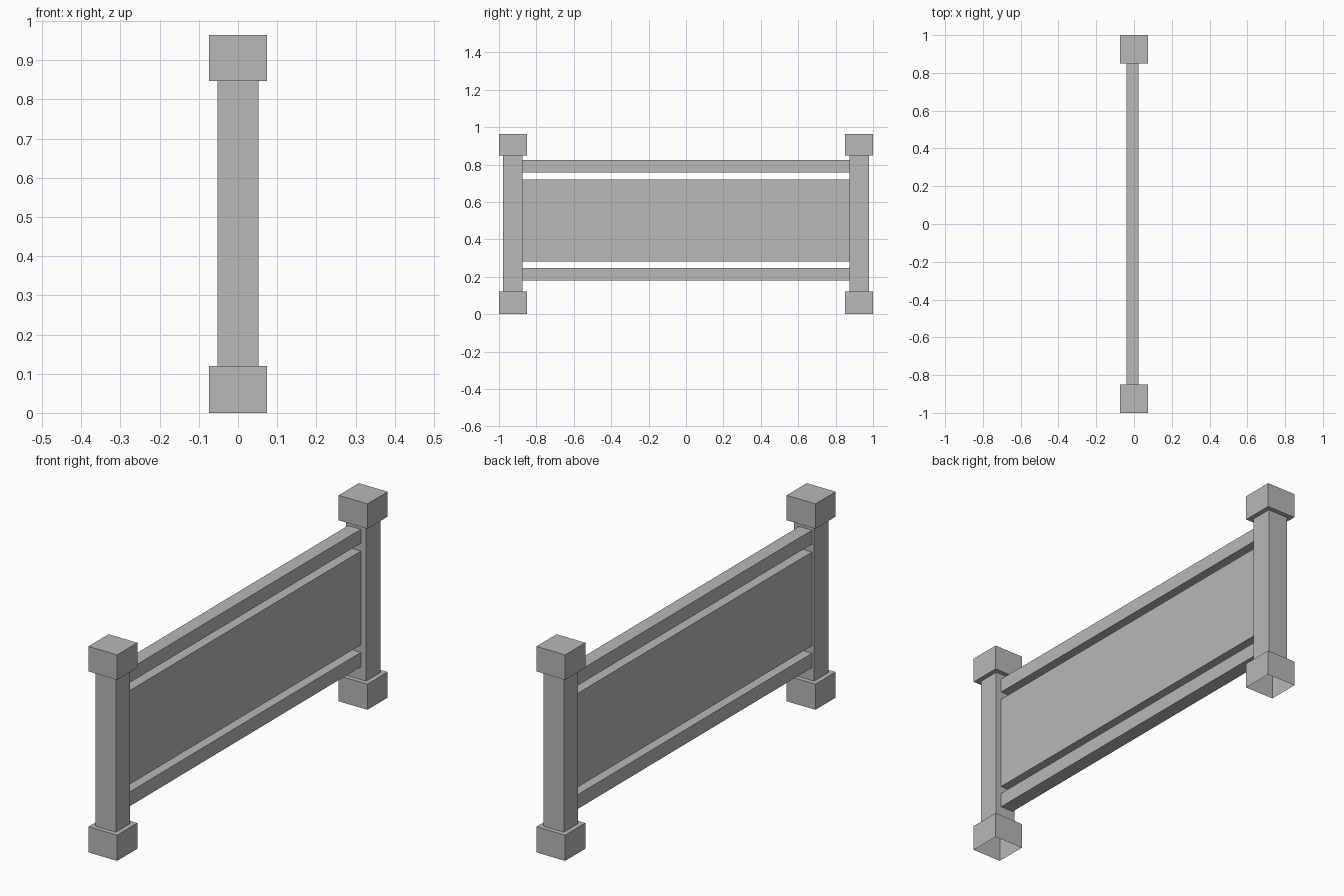
import bpy
import bmesh
from mathutils import Matrix, Vector

cube = bpy.data.objects.get("Cube")
if cube:
    bpy.data.objects.remove(cube, do_unlink=True)

# Single grey material
GREY = (0.48, 0.48, 0.48, 1.0)
grey = bpy.data.materials.new("plain_grey")
grey.use_nodes = True
grey.diffuse_color = GREY
grey.node_tree.nodes["Principled BSDF"].inputs["Base Color"].default_value = GREY


def box(name, x, y, z, open_bottom=False):
    """Box spanning the given (low, high) ranges."""
    low, high = Vector((x[0], y[0], z[0])), Vector((x[1], y[1], z[1]))
    bm = bmesh.new()
    matrix = Matrix.Translation((low + high) / 2) @ Matrix.Diagonal((*(high - low), 1))
    bmesh.ops.create_cube(bm, size=1, matrix=matrix)
    if open_bottom:
        bm.normal_update()
        under = [f for f in bm.faces if f.normal.z < -0.5]
        bmesh.ops.delete(bm, geom=under, context="FACES_ONLY")
    mesh = bpy.data.meshes.new(name)
    bm.to_mesh(mesh)
    bm.free()
    mesh.materials.append(grey)
    obj = bpy.data.objects.new(name, mesh)
    bpy.context.collection.objects.link(obj)
    return obj


BLOCK, POST = 0.0745, 0.0525   # half widths
POST_Y = 1 - BLOCK
BASE_TOP, CAP_BOTTOM, HEIGHT = 0.12, 0.847, 0.964

# Posts with hollow base blocks and solid caps at both ends
for side, label in ((-1, "front"), (1, "back")):
    def around(half):
        return (side * POST_Y - half, side * POST_Y + half)

    box(label + "_base", (-BLOCK, BLOCK), around(BLOCK), (0, BASE_TOP), open_bottom=True)
    box(label + "_post", (-POST, POST), around(POST), (BASE_TOP, CAP_BOTTOM))
    box(label + "_cap", (-BLOCK, BLOCK), around(BLOCK), (CAP_BOTTOM, HEIGHT))

# Rails and infill panel, set slightly off centre between the posts
SPAN = POST_Y - POST
for name, z in (("lower_rail", (0.18, 0.247)),
                ("panel", (0.282, 0.721)),
                ("upper_rail", (0.758, 0.823))):
    box(name, (-0.041, 0.025), (-SPAN, SPAN), z)
